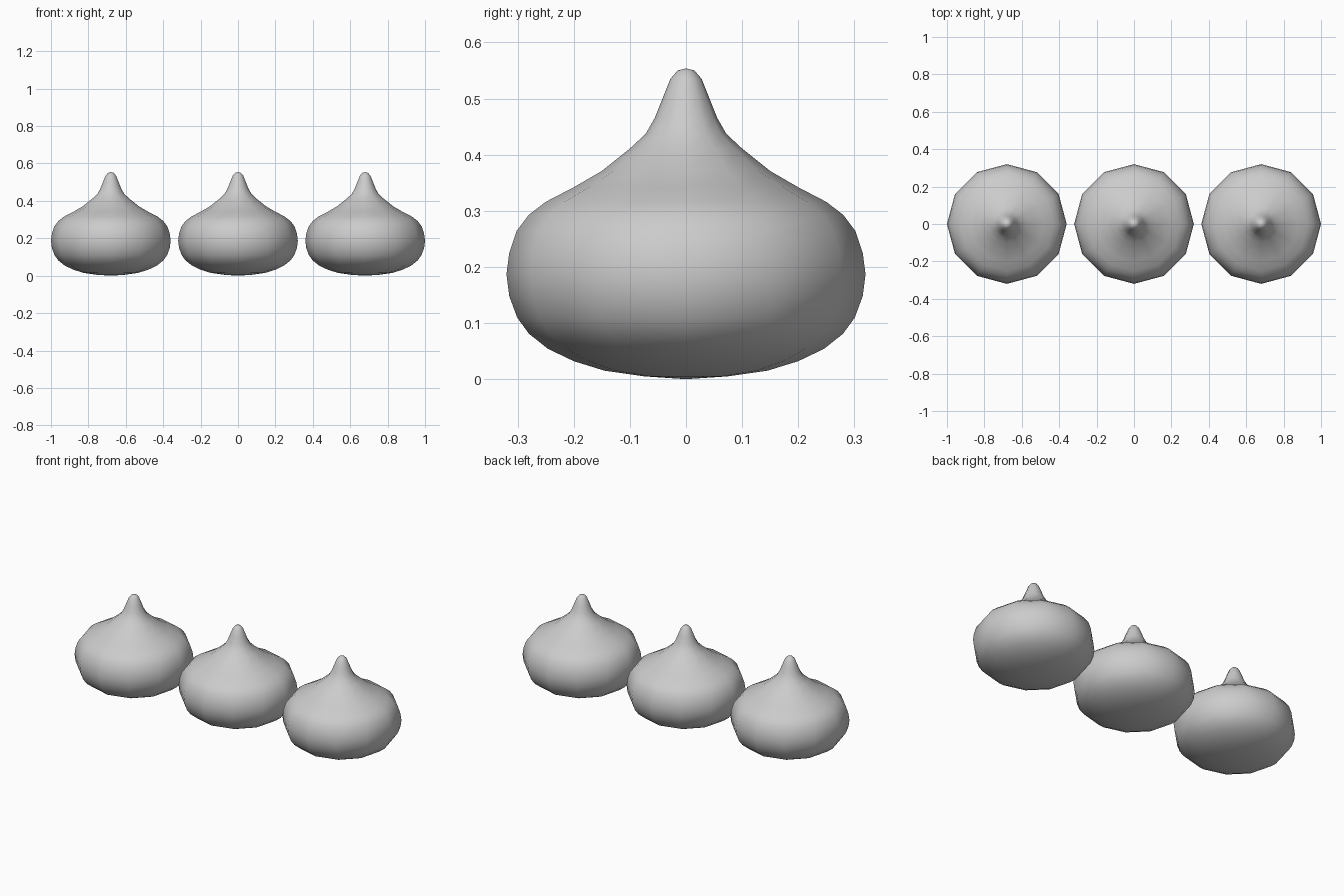
import bpy, bmesh, math

if "Cube" in bpy.data.objects:
    bpy.data.objects.remove(bpy.data.objects["Cube"])

SIDES = 12

# Plain grey used on every piece
grey = bpy.data.materials.new("light_grey")
grey.diffuse_color = (0.6, 0.6, 0.6, 1)
grey.use_nodes = True
grey.node_tree.nodes["Principled BSDF"].inputs["Base Color"].default_value = grey.diffuse_color

# Lathe profile (radius, height) from bottom to just below the tip
profile = [(0.075, 0.005), (0.145, 0.015), (0.20, 0.032), (0.246, 0.054),
           (0.28, 0.081), (0.301, 0.11), (0.315, 0.148), (0.32, 0.187),
           (0.315, 0.225), (0.302, 0.264), (0.28, 0.293), (0.25, 0.316),
           (0.20, 0.342), (0.15, 0.371), (0.10, 0.411), (0.072, 0.437),
           (0.056, 0.465), (0.042, 0.50), (0.028, 0.535), (0.015, 0.55)]


def drop(name, x):
    """Bulbous drop with a pointed tip, turned around its own axis."""
    bm = bmesh.new()
    rings = []
    for r, z in profile:
        rings.append([bm.verts.new((r * math.cos(2 * math.pi * i / SIDES),
                                    r * math.sin(2 * math.pi * i / SIDES), z))
                      for i in range(SIDES)])
    base, tip = bm.verts.new((0, 0, 0)), bm.verts.new((0, 0, 0.554))
    for i in range(SIDES):
        j = (i + 1) % SIDES
        for a, b in zip(rings, rings[1:]):
            bm.faces.new((a[i], a[j], b[j], b[i]))
        bm.faces.new((base, rings[0][j], rings[0][i]))
        bm.faces.new((tip, rings[-1][i], rings[-1][j]))
    for f in bm.faces:
        f.smooth = True
    bm.normal_update()
    mesh = bpy.data.meshes.new(name)
    bm.to_mesh(mesh)
    bm.free()
    mesh.materials.append(grey)
    ob = bpy.data.objects.new(name, mesh)
    ob.location.x = x
    bpy.context.collection.objects.link(ob)


# Row of three identical drops
for name, x in (("left_drop", -0.68), ("middle_drop", 0), ("right_drop", 0.68)):
    drop(name, x)
